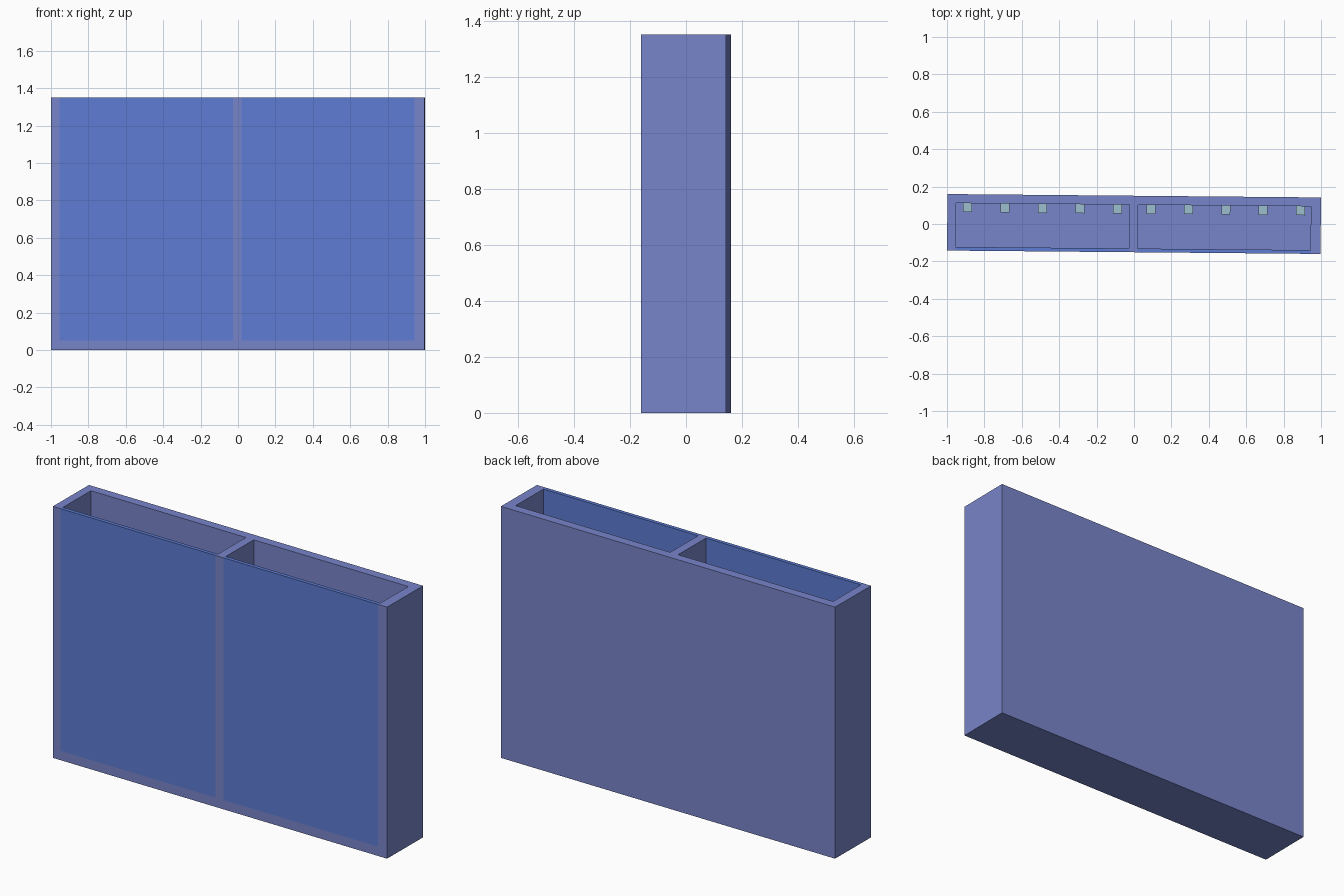
import bpy
from math import radians
from mathutils import Matrix

if "Cube" in bpy.data.objects:
    bpy.data.objects.remove(bpy.data.objects["Cube"], do_unlink=True)

WIDTH, DEPTH, HEIGHT = 1.997, 0.302, 1.35
WALL = 0.05
TURN = Matrix.Rotation(radians(-0.52), 4, "Z")  # whole case is turned very slightly


def material(name, rgb):
    mat = bpy.data.materials.new(name)
    mat.use_nodes = True
    colour = (*rgb, 1.0)
    mat.diffuse_color = colour
    mat.node_tree.nodes["Principled BSDF"].inputs["Base Color"].default_value = colour
    return mat


def box(name, low, high, mat):
    """Box between two corners, in the case's own axes."""
    bpy.ops.mesh.primitive_cube_add(size=1)
    obj = bpy.context.object
    obj.name = name
    size = [b - a for a, b in zip(low, high)]
    centre = [(a + b) / 2 for a, b in zip(low, high)]
    obj.data.transform(Matrix.Translation(centre) @ Matrix.Diagonal((*size, 1)))
    obj.data.transform(TURN)
    obj.data.materials.append(mat)
    return obj


violet = material("violet_blue", (0.19, 0.235, 0.59))
blue = material("panel_blue", (0.11, 0.2, 0.65))
pale = material("pale_teal", (0.34, 0.52, 0.62))

FRONT, BACK = -DEPTH / 2, DEPTH / 2
CAVITY_FRONT, CAVITY_BACK = -0.131, 0.103
BAYS = {"right": (-0.952, -0.026), "left": (0.021, 0.945)}

# Case with two bays open at the front and top
case = box("case", (-WIDTH / 2, FRONT, 0), (WIDTH / 2, BACK, HEIGHT), violet)
for side, (x0, x1) in BAYS.items():
    cutter = box(side + "_bay_cutter", (x0, FRONT - 0.1, WALL),
                 (x1, CAVITY_BACK, HEIGHT + 0.1), violet)
    cutter.hide_render = True
    cut = case.modifiers.new(side + "_bay", "BOOLEAN")
    cut.operation = "DIFFERENCE"
    cut.solver = "EXACT"
    cut.object = cutter
    bpy.context.view_layer.objects.active = case
    bpy.ops.object.modifier_apply(modifier=cut.name)
    bpy.data.objects.remove(cutter, do_unlink=True)

# Thin panels closing the bay fronts
for side, (x0, x1) in BAYS.items():
    box(side + "_front_panel", (x0, FRONT, WALL), (x1, CAVITY_FRONT, HEIGHT), blue)

# Row of small blocks along the back of each bay floor
BLOCK = 0.048
for sign, side in ((-1, "right"), (1, "left")):
    for i in range(5):
        x = sign * (0.09 + 0.2 * i)
        box(f"{side}_block_{i + 1}", (x - BLOCK / 2, CAVITY_BACK - BLOCK, WALL),
            (x + BLOCK / 2, CAVITY_BACK, WALL + BLOCK), pale)
